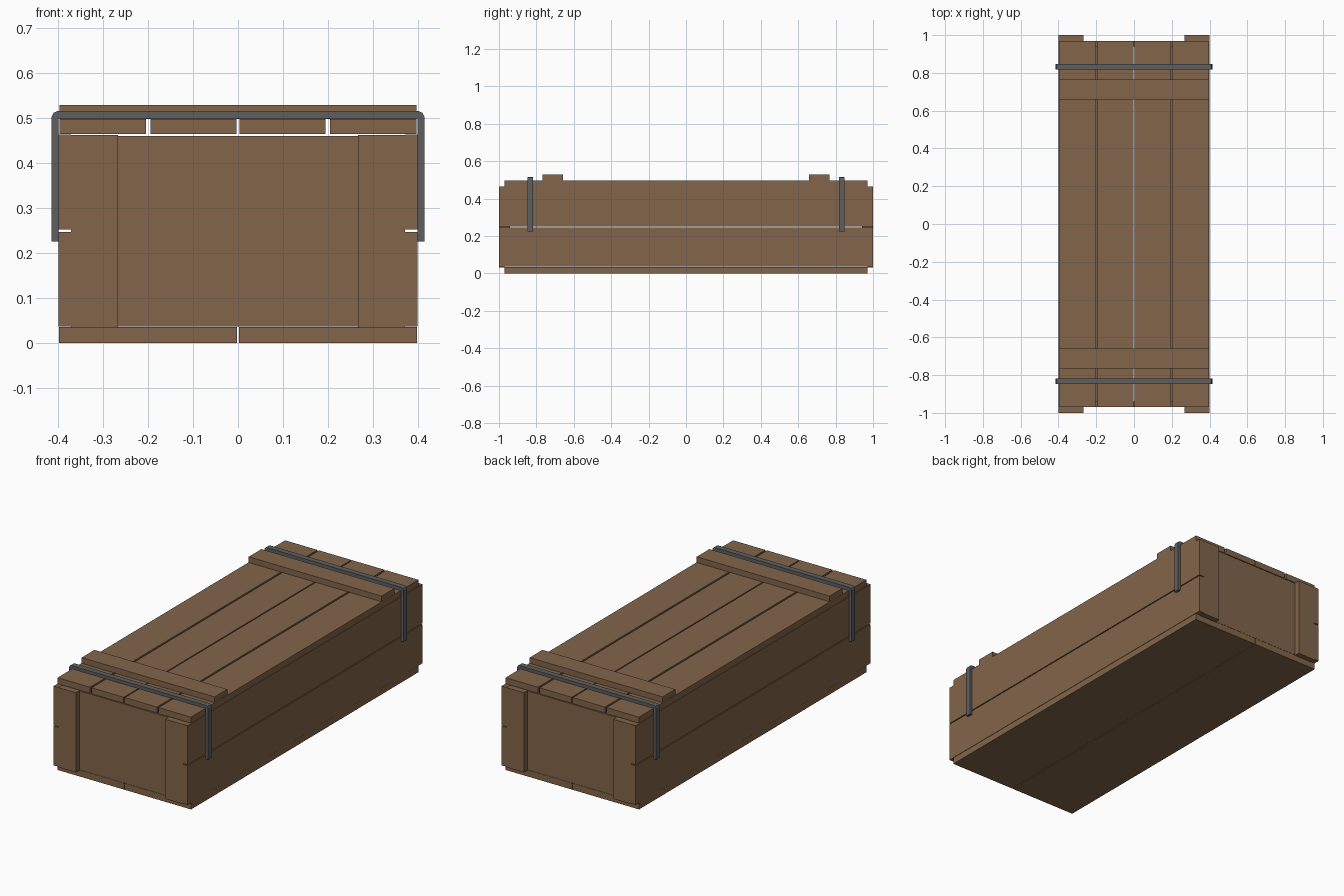
import bpy, bmesh

if "Cube" in bpy.data.objects:
    bpy.data.objects.remove(bpy.data.objects["Cube"])

def material(name, rgb):
    m = bpy.data.materials.new(name)
    m.diffuse_color = (*rgb, 1)
    m.use_nodes = True
    m.node_tree.nodes["Principled BSDF"].inputs["Base Color"].default_value = m.diffuse_color
    return m

wood = material("brown wood", (0.223, 0.130, 0.069))
metal = material("grey metal", (0.112, 0.114, 0.116))

def finish(name, bm, mat):
    bmesh.ops.recalc_face_normals(bm, faces=bm.faces)
    me = bpy.data.meshes.new(name)
    bm.to_mesh(me)
    bm.free()
    me.materials.append(mat)
    ob = bpy.data.objects.new(name, me)
    bpy.context.collection.objects.link(ob)
    return ob

def box(name, xs, ys, zs, mat=wood):
    """Plank between two limits on each axis."""
    bm = bmesh.new()
    bmesh.ops.create_cube(bm, size=1)
    for v in bm.verts:
        v.co = [(lim[0] + lim[1]) / 2 + c * abs(lim[1] - lim[0])
                for lim, c in zip((xs, ys, zs), v.co)]
    return finish(name, bm, mat)

def strap(name, y, width=0.03):
    """Metal band over the lid and down both sides, with rounded corners."""
    half = [(0.400, 0.225), (0.415, 0.225), (0.415, 0.503), (0.411, 0.512), (0.402, 0.516)]
    outline = half + [(-x, z) for x, z in reversed(half)] + [(-0.400, 0.499), (0.400, 0.499)]
    bm = bmesh.new()
    face = bm.faces.new([bm.verts.new((x, y - width / 2, z)) for x, z in outline])
    ext = bmesh.ops.extrude_face_region(bm, geom=[face])
    for v in ext["geom"]:
        if isinstance(v, bmesh.types.BMVert):
            v.co.y += width
    return finish(name, bm, metal)

# Lid planks
for i, xs in enumerate([(-0.398, -0.205), (-0.195, -0.003), (0.003, 0.195), (0.205, 0.398)]):
    box(f"lid_plank_{i + 1}", xs, (-0.97, 0.97), (0.465, 0.498))

for s, side in ((-1, "left"), (1, "right")):
    # Floor and side planks
    box(f"floor_plank_{side}", (s * 0.0025, s * 0.399), (-0.97, 0.97), (0, 0.035))
    box(f"lower_side_plank_{side}", (s * 0.372, s * 0.4), (-1, 1), (0.036, 0.247))
    box(f"upper_side_plank_{side}", (s * 0.372, s * 0.4), (-1, 1), (0.252, 0.464))

for e, end in ((-1, "front"), (1, "back")):
    # End wall, its upright battens, lid batten and strap
    box(f"end_panel_{end}", (-0.372, 0.372), (e * 0.94, e * 0.97), (0.036, 0.461))
    for s, side in ((-1, "left"), (1, "right")):
        box(f"end_batten_{end}_{side}", (s * 0.267, s * 0.372), (e * 0.97, e * 1.0), (0.033, 0.463))
    box(f"lid_batten_{end}", (-0.397, 0.397), (e * 0.658, e * 0.766), (0.498, 0.529))
    strap(f"strap_{end}", e * 0.833)
